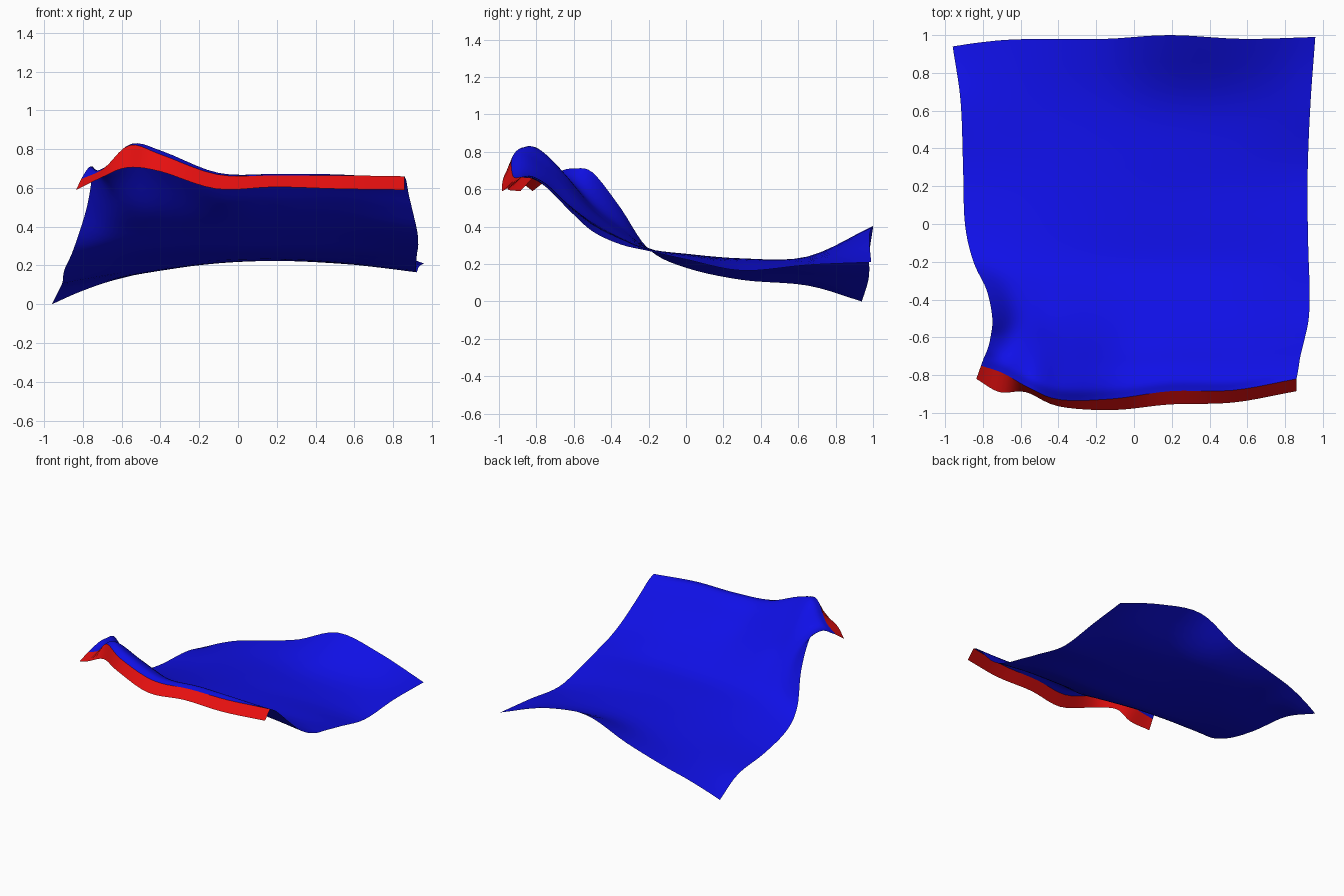
import bpy
import bmesh
from mathutils import Vector

default_cube = bpy.data.objects.get("Cube")
if default_cube:
    bpy.data.objects.remove(default_cube, do_unlink=True)

STEPS = 5  # subdivisions between neighbouring guide points


def make_material(name, colour):
    material = bpy.data.materials.new(name)
    material.use_nodes = True
    material.diffuse_color = colour
    shader = material.node_tree.nodes["Principled BSDF"]
    shader.inputs["Base Color"].default_value = colour
    return material


def smooth_path(points):
    """Pass a flowing spline through a row of guide points."""
    ends = [points[0] * 2 - points[1]] + points + [points[-1] * 2 - points[-2]]
    path = []
    for before, start, end, after in zip(ends, ends[1:], ends[2:], ends[3:]):
        for step in range(STEPS):
            t = step / STEPS
            path.append((start * 2 + (end - before) * t
                         + (before * 2 - start * 5 + end * 4 - after) * t * t
                         + (start * 3 - before - end * 3 + after) * t * t * t) / 2)
    path.append(points[-1].copy())
    return path


def smooth_patch(rows):
    """Spline along every row, then across the rows."""
    dense_rows = [smooth_path(row) for row in rows]
    dense_columns = [smooth_path(list(column)) for column in zip(*dense_rows)]
    return [list(row) for row in zip(*dense_columns)]


def make_cloth(name, rows, material):
    """Skin a grid of points with smooth quads, facing up."""
    bm = bmesh.new()
    grid = [[bm.verts.new(point) for point in row] for row in rows]
    for near, far in zip(grid, grid[1:]):
        for i in range(len(near) - 1):
            face = bm.faces.new((near[i], near[i + 1], far[i + 1], far[i]))
            face.smooth = True
    mesh = bpy.data.meshes.new(name)
    bm.to_mesh(mesh)
    bm.free()
    mesh.materials.append(material)
    cloth = bpy.data.objects.new(name, mesh)
    bpy.context.collection.objects.link(cloth)
    return cloth


blue = make_material("blue cloth", (0.005, 0.005, 0.8, 1))
red = make_material("red hem", (0.8, 0.005, 0.005, 1))

# Guide columns across the width, and how the front and back edges wander
across = [0, .07, .15, .25, .42, .6, .8, 1]
front_y = [-.75, -.79, -.865, -.93, -.925, -.885, -.88, -.82]
back_shift = [-.04, -.02, -.005, 0, 0, .02, 0, .01]

# Each row: depth, share of front wander, left edge, right edge, heights
guide_rows = [
    (-.88, 1, -.81, .86, [.645, .7, .82, .77, .67, .665, .665, .66]),
    (-.82, .85, -.795, .87, [.67, .71, .825, .785, .675, .67, .665, .63]),
    (-.74, .6, -.775, .88, [.7, .69, .77, .73, .63, .625, .61, .57]),
    (-.64, .3, -.76, .9, [.71, .64, .665, .63, .53, .53, .52, .485]),
    (-.5, 0, -.75, .925, [.69, .54, .5, .48, .43, .42, .41, .375]),
    (-.35, 0, -.78, .93, [.5, .41, .385, .37, .345, .34, .335, .305]),
    (-.2, 0, -.85, .925, [.28, .28, .285, .285, .28, .28, .28, .27]),
    (0, 0, -.895, .92, [.18, .2, .22, .235, .25, .255, .25, .225]),
    (.3, 0, -.905, .92, [.115, .14, .165, .19, .22, .23, .21, .165]),
    (.65, 0, -.918, .935, [.085, .11, .14, .165, .21, .24, .225, .195]),
    (.98, 0, -.96, .96, [0, .06, .115, .165, .26, .4, .345, .21]),
]

# Blue sheet, raised at the front and settling into folds at the back
sheet_guides = []
for depth, wander, left, right, heights in guide_rows:
    row = []
    for i, share in enumerate(across):
        y = depth + wander * (front_y[i] - guide_rows[0][0])
        if depth == guide_rows[-1][0]:
            y += back_shift[i]
        row.append(Vector((left + (right - left) * share, y, heights[i])))
    sheet_guides.append(row)
sheet_rows = smooth_patch(sheet_guides)
make_cloth("draped_sheet", sheet_rows, blue)

# Red hem hanging from the front edge of the sheet
hem_y = [-.82, -.89, -.89, -.965, -.985, -.955, -.945, -.885]
hem_z = [.59, .65, .705, .685, .595, .605, .595, .59]
hem_guides = [Vector((top.x - .025 * (1 - share) ** 4, y, z))
              for top, share, y, z in zip(sheet_guides[0], across, hem_y, hem_z)]
make_cloth("front_hem", [smooth_path(hem_guides), sheet_rows[0]], red)
